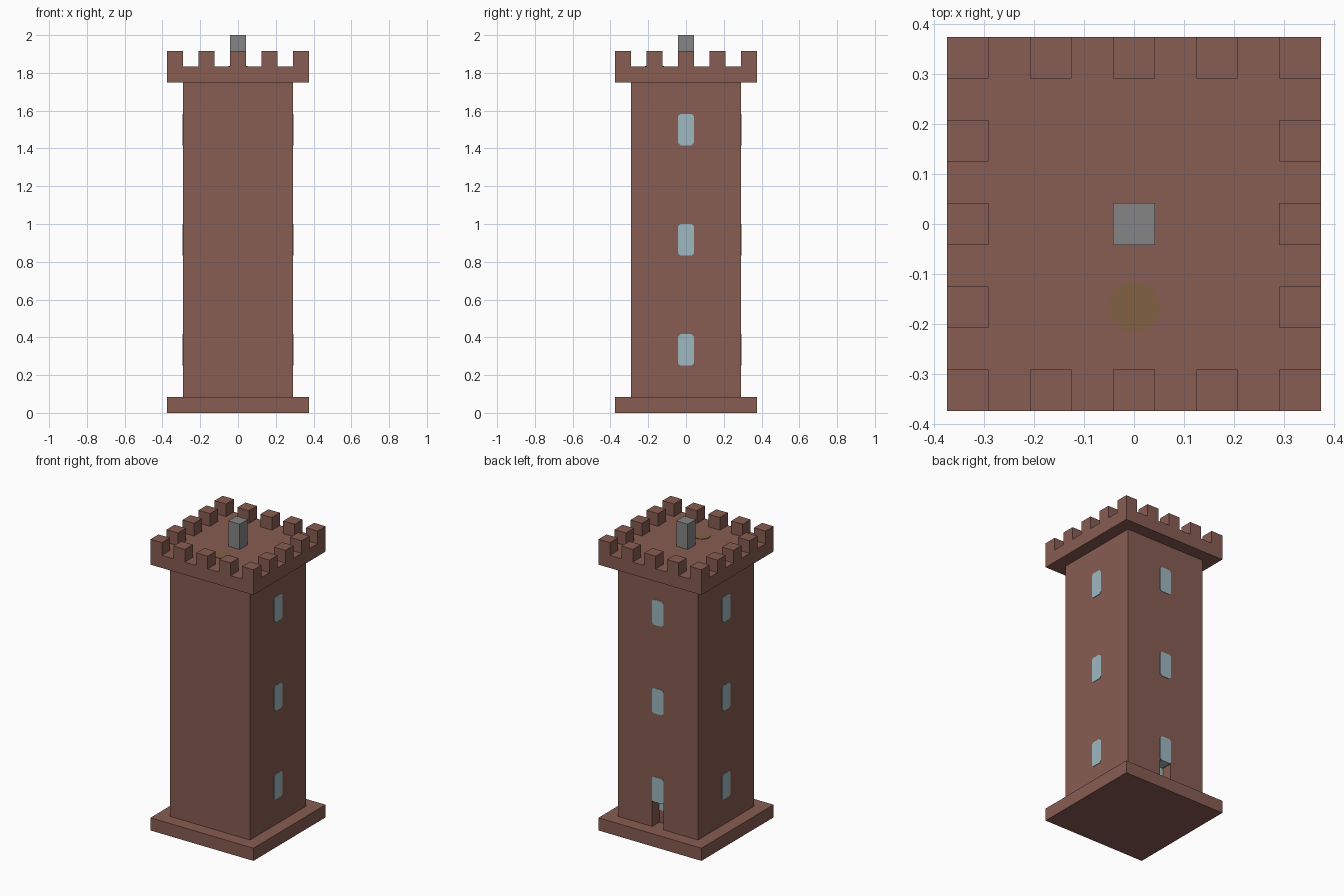
import bpy, bmesh
from math import pi
from mathutils import Matrix, Vector

cube = bpy.data.objects.get("Cube")
if cube:
    bpy.data.objects.remove(cube, do_unlink=True)

U = 1 / 12          # one block of masonry
DEPTH = 0.9 * U     # depth of the doorway


def material(name, rgb):
    m = bpy.data.materials.new(name)
    m.use_nodes = True
    m.diffuse_color = (*rgb, 1)
    m.node_tree.nodes["Principled BSDF"].inputs["Base Color"].default_value = (*rgb, 1)
    return m


brick = material("red brown brick", (0.242, 0.107, 0.084))
glass = material("pale blue glass", (0.342, 0.479, 0.527))
stone = material("grey stone", (0.235, 0.235, 0.235))
ochre = material("dull ochre", (0.223, 0.12, 0.056))


def finish(name, bm, mat):
    bmesh.ops.recalc_face_normals(bm, faces=bm.faces)
    mesh = bpy.data.meshes.new(name)
    bm.to_mesh(mesh)
    bm.free()
    if mat:
        mesh.materials.append(mat)
    ob = bpy.data.objects.new(name, mesh)
    bpy.context.collection.objects.link(ob)
    return ob


def block(name, center, size, mat):
    """Box given by its centre and size, both in blocks."""
    bm = bmesh.new()
    bmesh.ops.create_cube(bm, size=1)
    for v in bm.verts:
        v.co = Vector([(c + s * k) * U for c, s, k in zip(center, size, v.co)])
    return finish(name, bm, mat)


# Plinth, shaft and overhanging cap
block("plinth", (0, 0, 0.5), (9, 9, 1), brick)
shaft = block("shaft", (0, 0, 11), (7, 7, 20), brick)
block("cap", (0, 0, 21.5), (9, 9, 1), brick)

# Doorway cut into the back of the shaft
cutter = block("doorway_cutter", (0, 3.5, 1.51), (1, 1.8, 3.02), None)
cutter.hide_render = True
mod = shaft.modifiers.new("doorway", "BOOLEAN")
mod.operation = "DIFFERENCE"
mod.solver = "EXACT"
mod.object = cutter
bpy.context.view_layer.objects.active = shaft
bpy.ops.object.modifier_apply(modifier=mod.name)
bpy.data.objects.remove(cutter, do_unlink=True)

# Pale pane at the inner end of the doorway
block("doorway_pane", (0, 2.62, 2.5), (1, 0.06, 1), glass)

# Merlons around the rim
steps = range(-4, 5, 2)
for x in steps:
    for y in steps:
        if max(abs(x), abs(y)) == 4:
            block("merlon", (x, y, 22.5), (1, 1, 1), brick)

# Post and round patch on the roof
block("roof_post", (0, 0, 23), (1, 1, 2), stone)
bm = bmesh.new()
bmesh.ops.create_cone(bm, cap_ends=True, segments=32, radius1=0.05, radius2=0.05,
                      depth=0.003, matrix=Matrix.Translation((0, -2 * U, 22 * U + 0.0015)))
finish("roof_patch", bm, ochre)


# Windows with clipped corners, set into three walls
def window(name, angle, z):
    w, h, c = U / 2, U, 0.012
    corners = [(w, h - c), (w - c, h), (c - w, h), (-w, h - c),
               (-w, c - h), (c - w, -h), (w - c, -h), (w, c - h)]
    bm = bmesh.new()
    face = bm.faces.new([bm.verts.new((x, 3.5 * U + 0.003, y + z)) for x, y in corners])
    ext = bmesh.ops.extrude_face_region(bm, geom=[face], use_keep_orig=True)
    moved = [g for g in ext["geom"] if isinstance(g, bmesh.types.BMVert)]
    bmesh.ops.translate(bm, verts=moved, vec=(0, -DEPTH, 0))
    bmesh.ops.rotate(bm, verts=bm.verts, cent=(0, 0, 0), matrix=Matrix.Rotation(angle, 3, "Z"))
    finish(name, bm, glass)


for side, angle in (("back", 0), ("left", -pi / 2), ("right", pi / 2)):
    for level, z in (("lower", 4), ("middle", 11), ("upper", 18)):
        window(f"{side}_{level}_window", angle, z * U)
